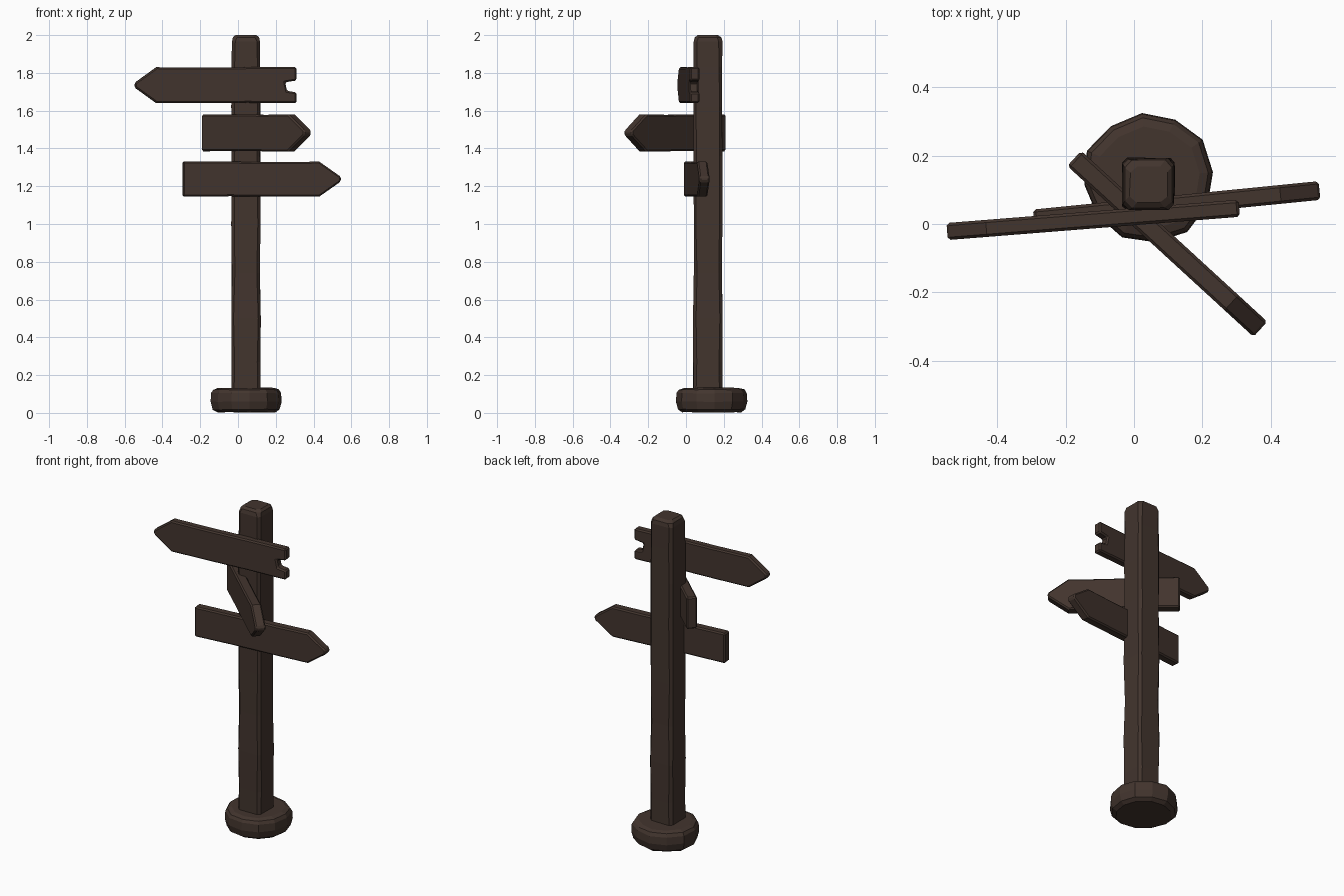
import bpy, bmesh, math, random
from mathutils import Vector

if "Cube" in bpy.data.objects:
    bpy.data.objects.remove(bpy.data.objects["Cube"])
random.seed(4)

wood = bpy.data.materials.new("dark_brown_wood")
wood.diffuse_color = (0.055, 0.035, 0.027, 1)
wood.use_nodes = True
wood.node_tree.nodes["Principled BSDF"].inputs["Base Color"].default_value = wood.diffuse_color


def finish(name, bm, bevel=0.0):
    bmesh.ops.recalc_face_normals(bm, faces=bm.faces)
    me = bpy.data.meshes.new(name)
    bm.to_mesh(me)
    bm.free()
    ob = bpy.data.objects.new(name, me)
    bpy.context.collection.objects.link(ob)
    me.materials.append(wood)
    if bevel:
        m = ob.modifiers.new("worn_edges", 'BEVEL')
        m.width, m.segments, m.limit_method = bevel, 1, 'ANGLE'
        m.angle_limit = math.radians(40)
    return ob


def loft(bm, rings, cap_top=True, cap_bottom=True):
    vs = [[bm.verts.new(p) for p in r] for r in rings]
    n = len(vs[0])
    for a, b in zip(vs, vs[1:]):
        for i in range(n):
            bm.faces.new((a[i], a[(i + 1) % n], b[(i + 1) % n], b[i]))
    if cap_bottom:
        bm.faces.new(vs[0][::-1])
    if cap_top:
        bm.faces.new(vs[-1])


# Post: roughly hewn square timber with chamfered corners and a rounded top
def post_ring(z, h, c, jit):
    pts = [(h, -h + c), (h, h - c), (h - c, h), (-h + c, h),
           (-h, h - c), (-h, -h + c), (-h + c, -h), (h - c, -h)]
    return [(0.042 + x + random.uniform(-jit, jit),
             0.116 + y + random.uniform(-jit, jit), z) for x, y in pts]


bm = bmesh.new()
loft(bm, [post_ring(z, h, c, 0.002) for z, h, c in (
    (0.02, .077, .014), (0.27, .076, .016), (0.5, .077, .013), (0.74, .075, .017),
    (1.0, .076, .014), (1.36, .075, .016), (1.62, .076, .014), (1.83, .075, .016),
    (1.965, .076, .018), (1.988, .07, .022), (2.0, .054, .02))])
finish("post", bm)

# Base: squat irregular stump collar around the foot of the post
radii = [1.0, 1.03, 1.0, 1.02, 1.0, 1.05, 1.0, .98, 1.0, .99, 1.02, 1.0]


def base_ring(z, r):
    out = []
    for i, k in enumerate(radii):
        a = 2 * math.pi * i / len(radii) + 0.1
        rr = r * k
        out.append((0.043 + rr * math.cos(a), 0.133 + rr * math.sin(a),
                    z + random.uniform(-.002, .002)))
    return out


bm = bmesh.new()
loft(bm, [base_ring(z, r) for z, r in (
    (0.003, .155), (0.018, .178), (0.06, .189), (0.105, .186), (0.123, .175), (0.132, .15))])
finish("base", bm)


# Arrow boards: outline along tail -> tip, extruded through the thickness
def board(name, tail, tip, z0, z1, thick, notch=False):
    a, b = Vector((*tail, 0)), Vector((*tip, 0))
    d = (b - a).normalized()
    L = (b - a).length
    n = Vector((-d.y, d.x, 0)) * thick / 2
    h, mid = z1 - z0, (z0 + z1) / 2
    head = L - 0.115
    prof = [(0, z0), (L * .3, z0 + .002), (L * .6, z0), (head, z0), (L, mid - .012),
            (L, mid + .012), (head, z1), (L * .6, z1 - .002), (L * .3, z1), (0, z1)]
    if notch:   # split tail end
        prof += [(0, mid + h * .13), (.06, mid + h * .08),
                 (.05, mid - h * .16), (0, mid - h * .2)]
    bm = bmesh.new()
    loft(bm, [[a + d * s - n + Vector((0, 0, z)) for s, z in prof],
              [a + d * s + n + Vector((0, 0, z)) for s, z in prof]])
    finish(name, bm, 0.008)


board("top_sign", (0.308, 0.046), (-0.547, -0.022), 1.64, 1.83, 0.05, True)
board("middle_sign", (-0.175, 0.192), (0.37, -0.308), 1.385, 1.58, 0.06)
board("bottom_sign", (-0.293, 0.015), (0.543, 0.098), 1.145, 1.33, 0.055)
